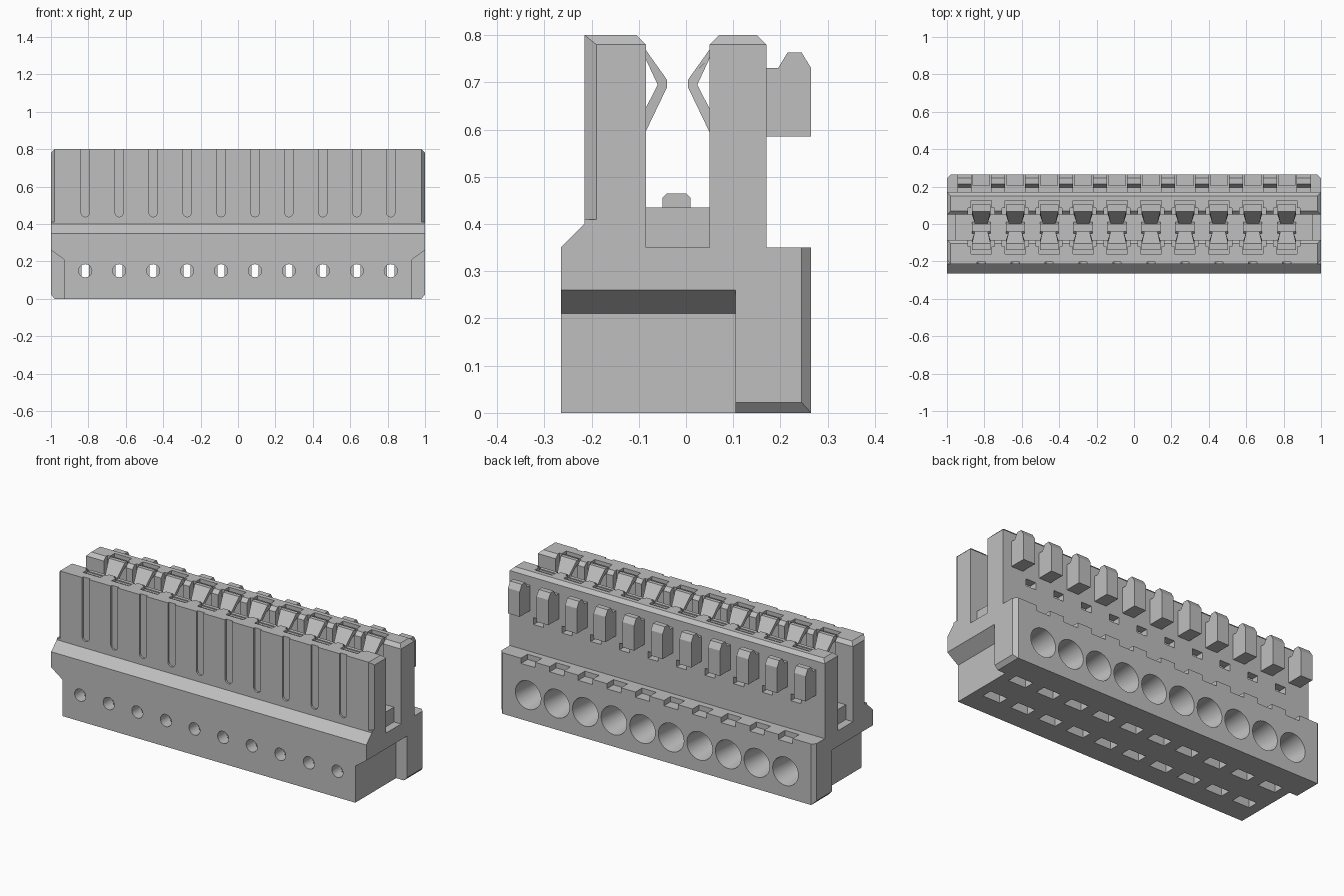
import bpy, bmesh, math
from mathutils import Matrix

if "Cube" in bpy.data.objects:
    bpy.data.objects.remove(bpy.data.objects["Cube"])

PITCH = 0.1815
POLES = [(i - 4.5) * PITCH for i in range(10)]
TABS = [(i - 5) * PITCH for i in range(11)]
MID_Y = -0.018

grey = bpy.data.materials.new("light_grey")
grey.use_nodes = True
grey.diffuse_color = (0.52, 0.52, 0.52, 1)
grey.node_tree.nodes["Principled BSDF"].inputs["Base Color"].default_value = grey.diffuse_color


def prism(bm, pts, axis, lo, hi, dx=0):
    """Extrude a 2D outline along one axis."""
    def place(p, t):
        x, y, z = {"x": (t, *p), "y": (p[0], t, p[1]), "z": (*p, t)}[axis]
        return bm.verts.new((x + dx, y, z))
    a = [place(p, lo) for p in pts]
    b = [place(p, hi) for p in pts]
    bm.faces.new(a)
    bm.faces.new(b[::-1])
    for i in range(len(a)):
        j = (i + 1) % len(a)
        bm.faces.new((a[i], b[i], b[j], a[j]))
    return a + b


def box(bm, x, y, z, dx=0):
    prism(bm, [(x[0], y[0]), (x[1], y[0]), (x[1], y[1]), (x[0], y[1])], "z", *z, dx)


def cone(bm, x, z, y_front, y_back, r_front, r_back):
    turn = Matrix.Translation((x, (y_front + y_back) / 2, z)) @ Matrix.Rotation(-math.pi / 2, 4, "X")
    bmesh.ops.create_cone(bm, cap_ends=True, segments=32, radius1=r_front, radius2=r_back,
                          depth=y_back - y_front, matrix=turn)


def finish(bm, name):
    bmesh.ops.recalc_face_normals(bm, faces=bm.faces)
    mesh = bpy.data.meshes.new(name)
    bm.to_mesh(mesh)
    bm.free()
    ob = bpy.data.objects.new(name, mesh)
    bpy.context.collection.objects.link(ob)
    mesh.materials.append(grey)
    return ob


def activate(ob):
    bpy.ops.object.select_all(action="DESELECT")
    ob.select_set(True)
    bpy.context.view_layer.objects.active = ob


def carve(target, bm):
    """Subtract a group of separate solids from the target."""
    cutter = finish(bm, "cutter")
    cutter.hide_render = True
    mod = target.modifiers.new("cut", "BOOLEAN")
    mod.operation, mod.solver, mod.object = "DIFFERENCE", "EXACT", cutter
    activate(target)
    bpy.ops.object.modifier_apply(modifier=mod.name)
    bpy.data.objects.remove(cutter)


# Housing: one long profile with two upright walls
bm = bmesh.new()
prism(bm, [(-.265, 0), (.265, 0), (.265, .35), (.17, .35), (.17, .78), (.15, .8), (.07, .8),
           (.05, .78), (.05, .35), (-.085, .35), (-.085, .78), (-.105, .8), (-.215, .8),
           (-.215, .4), (-.265, .35)], "x", -1, 1)
housing = finish(bm, "housing")

# End recesses under the front shoulder
bm = bmesh.new()
for s in (-1, 1):
    prism(bm, [(s * .93, -.1), (s * .93, .21), (s * 1.07, .31), (s * 1.07, -.1)], "y", -.3, .105)
carve(housing, bm)

# End chamfers: top, bottom, rear corners and front wall corners
for plane, lo, hi, (p, q), out in (
        ("y", -.3, .3, (.8, .78), 1), ("y", .105, .3, (0, .022), -1),
        ("z", -.1, .4, (.265, .245), 1), ("z", .41, .9, (-.215, -.19), -1)):
    bm = bmesh.new()
    for s in (-1, 1):
        d = p - q
        prism(bm, [(s * .96, p + d), (s * 1.02, q - d), (s * 1.02, p + d)], plane, lo, hi)
    carve(housing, bm)

# Pockets for the contacts, wide near the channel and narrower behind
for half, front, back in ((.07, -.12, .085), (.055, -.16, .125)):
    bm = bmesh.new()
    for x in POLES:
        box(bm, (-half, half), (front, back), (.45, .9), x)
    carve(housing, bm)

# Wire funnels at the rear, test holes in front, narrow passages between
bm = bmesh.new()
for x in POLES:
    cone(bm, x, .15, .06, .28, .058, .083)
carve(housing, bm)
bm = bmesh.new()
for x in POLES:
    cone(bm, x, .15, -.3, -.19, .035, .035)
carve(housing, bm)
bm = bmesh.new()
for x in POLES:
    box(bm, (-.019, .019), (-.2, .1), (.105, .195), x)
carve(housing, bm)

# Two rows of slots underneath
bm = bmesh.new()
for x in POLES:
    for y in (.09, -.11):
        box(bm, (-.055, .055), (y - .03, y + .03), (-.1, .05), x)
carve(housing, bm)

# Rear wall windows and ledge notches
bm = bmesh.new()
for x in POLES:
    box(bm, (-.032, .032), (.11, .2), (.51, .55), x)
    box(bm, (-.045, .045), (.205, .3), (.32, .4), x)
carve(housing, bm)

# Shallow round-ended grooves in the front wall
bm = bmesh.new()
for x in POLES:
    arc = [(.022 * math.cos(a), .46 + .022 * math.sin(a))
           for a in [math.pi + math.pi * i / 8 for i in range(9)]]
    prism(bm, [(-.022, .9)] + arc + [(.022, .9)], "y", -.25, -.204, x)
carve(housing, bm)

# Channel floor between the walls
bm = bmesh.new()
box(bm, (-.955, .955), (-.086, .051), (.34, .435))
finish(bm, "channel_floor")

# Rear latch tabs
bm = bmesh.new()
for x in TABS:
    prism(bm, [(.165, .585), (.265, .585), (.265, .73), (.245, .763), (.215, .763),
               (.195, .73), (.165, .73)], "x", -.0375, .0375, x)
finish(bm, "latch_tabs")

# Contacts: backing plates, bent spring arms that narrow at the tip, floor bumps
plates, arms, bumps = bmesh.new(), bmesh.new(), bmesh.new()
ARM = [(-.125, .795), (-.104, .795), (-.04, .705), (-.04, .69), (-.088, .59), (-.12, .53),
       (-.12, .575), (-.088, .64), (-.06, .695), (-.088, .755), (-.125, .775)]
for x in POLES:
    for flip in (False, True):
        def side(y):
            return 2 * MID_Y - y if flip else y
        box(plates, (-.05, .05), sorted((side(-.14), side(-.12))), (.44, .79), x)
        verts = prism(arms, [(side(y), z) for y, z in ARM], "x", -.05, .05, x)
        for v in verts:
            if abs(v.co.y - MID_Y) < .05:
                v.co.x = x + (v.co.x - x) * .7
    prism(bumps, [(-.05, .43), (-.05, .455), (-.04, .465), (0, .465), (.01, .455), (.01, .43)],
          "x", -.05, .05, x)
finish(plates, "contact_plates")
finish(arms, "spring_arms")
finish(bumps, "contact_bumps")

# Smooth the round holes, keep every edge sharp
activate(housing)
bpy.ops.object.shade_smooth_by_angle(angle=math.radians(25))
